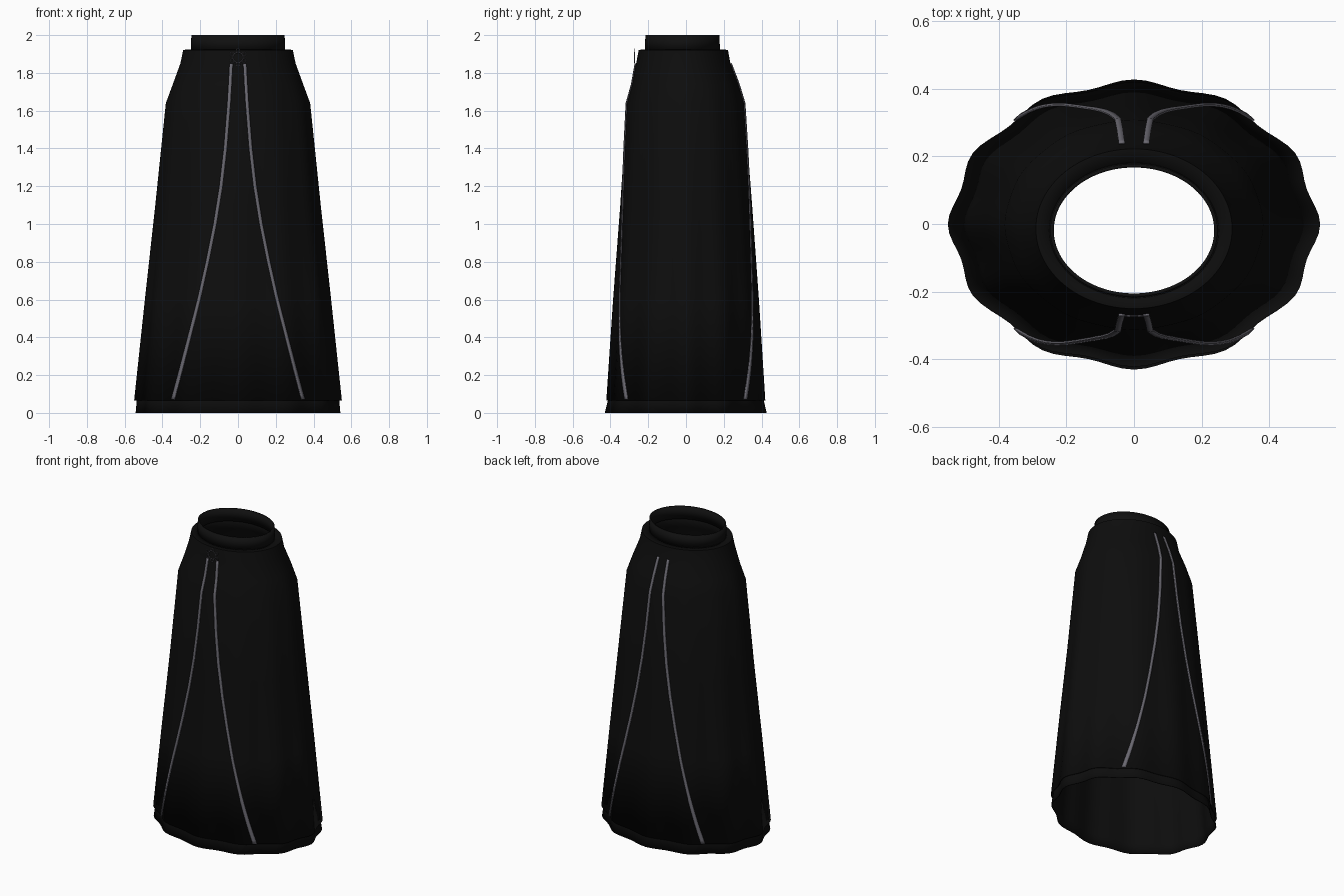
import bpy, bmesh, math

if "Cube" in bpy.data.objects:
    bpy.data.objects.remove(bpy.data.objects["Cube"])

def material(name, rgb):
    m = bpy.data.materials.new(name)
    m.diffuse_color = (*rgb, 1)
    m.use_nodes = True
    m.node_tree.nodes["Principled BSDF"].inputs["Base Color"].default_value = m.diffuse_color
    return m

BLACK = material("black cloth", (0.004, 0.004, 0.004))
BAND = material("waistband black", (0.005, 0.005, 0.005))
GREY = material("grey trim", (0.145, 0.14, 0.165))

# Profiles: z, half width, front depth, back depth, fold strength
OUTER = [(0.065, 0.55, 0.422, 0.42, 1), (0.6, 0.493, 0.386, 0.386, 0.8),
         (1.1, 0.438, 0.348, 0.35, 0.5), (1.64, 0.382, 0.313, 0.308, 0.2),
         (1.74, 0.345, 0.284, 0.277, 0.1), (1.85, 0.305, 0.264, 0.235, 0),
         (1.922, 0.29, 0.25, 0.222, 0)]
LINING = [(0, 0.542, 0.43, 0.427, 1), (0.065, 0.536, 0.414, 0.412, 1),
          (0.6, 0.483, 0.376, 0.376, 0.8), (1.1, 0.428, 0.338, 0.34, 0.5),
          (1.64, 0.37, 0.302, 0.297, 0.2), (1.85, 0.285, 0.245, 0.215, 0),
          (1.925, 0.25, 0.218, 0.18, 0)]

def point(row, t, push=0.0):
    """Point on the folded oval of one profile row."""
    z, rx, front, back, fold = row
    f = 1 - 0.02 * fold * (1 - math.cos(12 * t))
    ry, cy = (front + back) / 2, (back - front) / 2
    return ((rx * f + push) * math.cos(t), cy + (ry * f + push) * math.sin(t), z)

def row_at(profile, z):
    for a, b in zip(profile, profile[1:]):
        if z <= b[0]:
            k = (z - a[0]) / (b[0] - a[0])
            return tuple(p + (q - p) * k for p, q in zip(a, b))
    return profile[-1]

def finish(name, bm, mat, thick=0.0):
    me = bpy.data.meshes.new(name)
    bmesh.ops.recalc_face_normals(bm, faces=bm.faces)
    bm.to_mesh(me)
    bm.free()
    ob = bpy.data.objects.new(name, me)
    bpy.context.collection.objects.link(ob)
    me.materials.append(mat)
    if thick:
        mod = ob.modifiers.new("thickness", "SOLIDIFY")
        mod.thickness, mod.offset = thick, -1
    bpy.ops.object.select_all(action='DESELECT')
    ob.select_set(True)
    bpy.context.view_layer.objects.active = ob
    bpy.ops.object.shade_smooth_by_angle(angle=math.radians(35))
    return ob

def shell(name, rows, mat, thick, n=96):
    bm = bmesh.new()
    rings = [[bm.verts.new(point(r, 2 * math.pi * i / n)) for i in range(n)] for r in rows]
    for a, b in zip(rings, rings[1:]):
        for i in range(n):
            j = (i + 1) % n
            bm.faces.new((a[i], a[j], b[j], b[i]))
    return finish(name, bm, mat, thick)

# Outer skirt with a flat ledge at the waist, lining, and waistband
shell("outer_skirt", OUTER + [(1.924, 0.248, 0.214, 0.178, 0)], BLACK, 0.005)
shell("skirt_lining", LINING, BLACK, 0.005)
shell("waistband", [(1.915, 0.25, 0.218, 0.18, 0), (2.0, 0.247, 0.215, 0.177, 0)], BAND, 0.01)

# Curved trim lines: z, x along the front, repeated left, right and back
TRIM = [(0.07, 0.345), (0.2, 0.31), (0.4, 0.258), (0.6, 0.207), (0.8, 0.162), (1.0, 0.122),
        (1.2, 0.09), (1.4, 0.067), (1.64, 0.048), (1.74, 0.042), (1.85, 0.036)]

def trim_line(name, sx, sy, width=0.018, steps=6):
    bm = bmesh.new()
    samples = []
    for (z0, x0), (z1, x1) in zip(TRIM, TRIM[1:]):
        samples += [(z0 + (z1 - z0) * k / steps, x0 + (x1 - x0) * k / steps) for k in range(steps)]
    samples.append(TRIM[-1])
    prev = None
    for z, x in samples:
        row = row_at(OUTER, z)
        pair = []
        for dx in (-width / 2, width / 2):
            t = math.acos(min(1, (x + dx) / row[1]))
            for _ in range(6):  # settle on the folded surface
                f = 1 - 0.02 * row[4] * (1 - math.cos(12 * t))
                t = math.acos((x + dx) / (row[1] * f))
            p = point(row, sy * t, 0.006)
            pair.append(bm.verts.new((sx * (x + dx), p[1], z)))
        if prev:
            bm.faces.new((prev[0], prev[1], pair[1], pair[0]))
        prev = pair
    ob = finish(name, bm, GREY)
    mod = ob.modifiers.new("thickness", "SOLIDIFY")
    mod.thickness, mod.offset = 0.006, 0

for sy, face in ((-1, "front"), (1, "back")):
    for sx, side in ((-1, "left"), (1, "right")):
        trim_line(f"{face}_{side}_trim", sx, sy)

# Small wire clasp at the front of the waist
def wire_ring(name, x, z, r, wire=0.003):
    bpy.ops.mesh.primitive_torus_add(location=(x, -0.272, z), rotation=(math.pi / 2, 0, 0),
                                     major_radius=r, minor_radius=wire,
                                     major_segments=24, minor_segments=6)
    ob = bpy.context.object
    ob.name = name
    ob.data.materials.append(GREY)
    bpy.ops.object.shade_smooth()

wire_ring("clasp_ring", 0, 1.882, 0.027)
for i in range(6):
    a = math.pi / 2 + i * math.pi / 3
    wire_ring(f"clasp_petal_{i + 1}", 0.036 * math.cos(a), 1.882 + 0.036 * math.sin(a), 0.01, 0.002)
